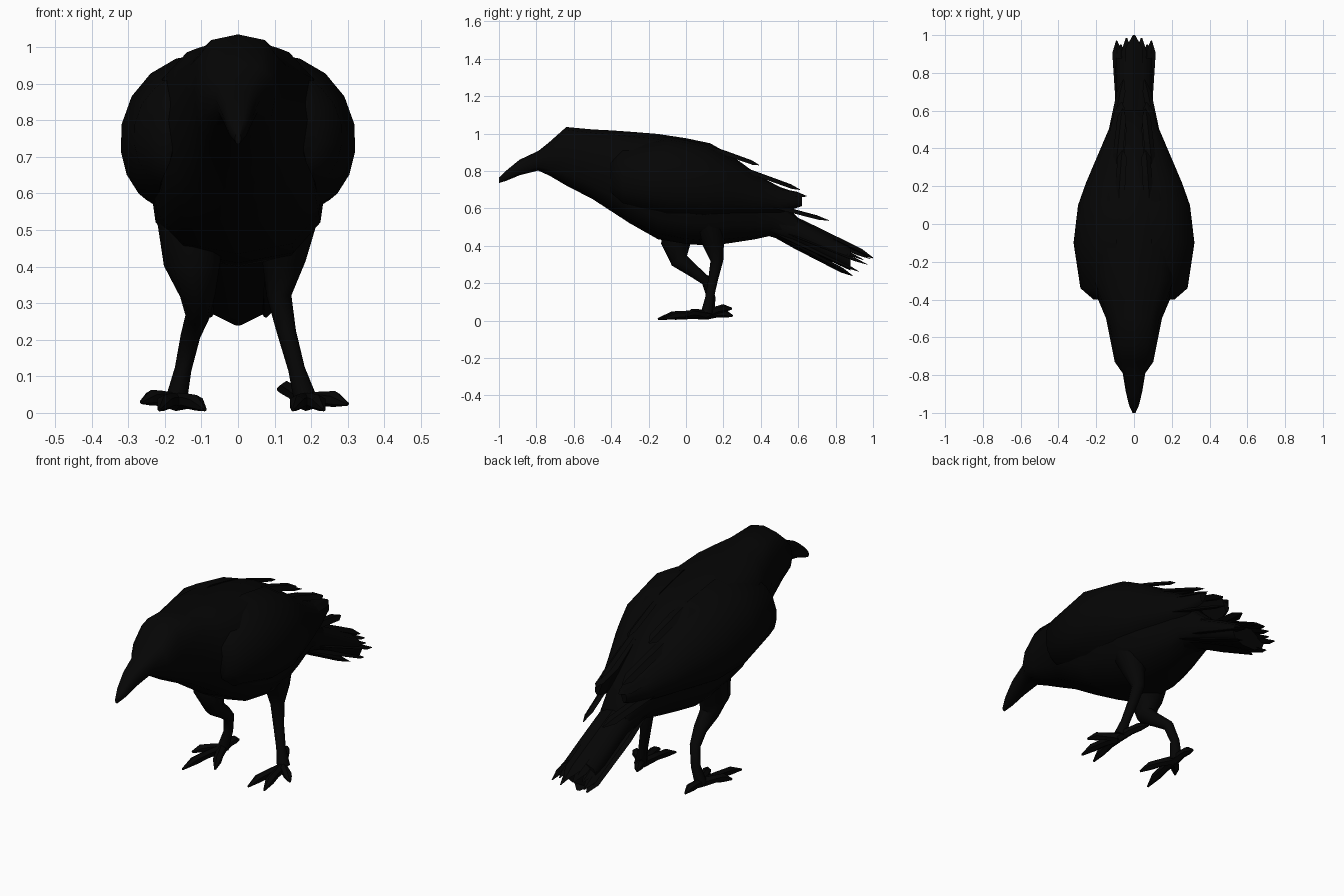
import bpy, bmesh
from math import sin, cos, pi, radians
from mathutils import Vector

cube = bpy.data.objects.get("Cube")
if cube:
    bpy.data.objects.remove(cube)

black = bpy.data.materials.new("plumage_black")
black.use_nodes = True
colour = (0.0015, 0.0015, 0.0015, 1)
black.diffuse_color = colour
black.node_tree.nodes["Principled BSDF"].inputs["Base Color"].default_value = colour


def loft(name, rings, angle=50):
    """Skin a list of closed rings and cap both ends."""
    bm = bmesh.new()
    loops = [[bm.verts.new(p) for p in ring] for ring in rings]
    n = len(loops[0])
    for a, b in zip(loops, loops[1:]):
        for i in range(n):
            j = (i + 1) % n
            bm.faces.new((a[i], a[j], b[j], b[i]))
    bm.faces.new(loops[0])
    bm.faces.new(loops[-1])
    bmesh.ops.recalc_face_normals(bm, faces=bm.faces)
    mesh = bpy.data.meshes.new(name)
    bm.to_mesh(mesh)
    bm.free()
    mesh.materials.append(black)
    mesh.shade_smooth()
    mesh.set_sharp_from_angle(angle=radians(angle))
    obj = bpy.data.objects.new(name, mesh)
    bpy.context.collection.objects.link(obj)


def power(v, e):
    return abs(v) ** e * (1 if v >= 0 else -1)


def hull(name, stations, sides=12, e=0.85):
    """Stations along y: (y, top, bottom, half width)."""
    rings = []
    for y, top, bot, w in stations:
        mid, h = (top + bot) / 2, (top - bot) / 2
        rings.append([(w * power(cos(2 * pi * i / sides), e), y,
                       mid + h * power(sin(2 * pi * i / sides), e))
                      for i in range(sides)])
    loft(name, rings)


def tube(name, points, sides=6):
    """Points: (x, y, z, radius)."""
    pos = [Vector(p[:3]) for p in points]
    rings = []
    for k, p in enumerate(points):
        d = pos[min(k + 1, len(pos) - 1)] - pos[max(k - 1, 0)]
        u = d.cross(Vector((1, 0, 0))).normalized()
        v = d.cross(u).normalized()
        rings.append([pos[k] + p[3] * (u * cos(2 * pi * i / sides) + v * sin(2 * pi * i / sides))
                      for i in range(sides)])
    loft(name, rings)


def feather(name, root, tip, width, side, thick=0.01):
    """Flat lens-section blade from root to tip, widened along side."""
    root, tip, side = Vector(root), Vector(tip), Vector(side).normalized()
    up = (tip - root).cross(side).normalized()
    rings = []
    for t, s in ((0, 0.6), (0.35, 1), (0.88, 0.9), (1, 0.12)):
        c, w, h = root.lerp(tip, t), side * width * s, up * thick * s
        rings.append([c + w, c + h, c - w, c - h])
    loft(name, rings, 30)


# Head and body flowing into the beak, and the solid core of the tail
hull("body", [(-1.0, 0.765, 0.735, 0.008), (-0.96, 0.803, 0.748, 0.026),
              (-0.89, 0.86, 0.777, 0.043), (-0.79, 0.907, 0.802, 0.06),
              (-0.73, 0.955, 0.775, 0.102), (-0.64, 1.035, 0.722, 0.12),
              (-0.5, 1.022, 0.65, 0.148), (-0.4, 1.017, 0.585, 0.19),
              (-0.3, 1.01, 0.52, 0.23), (-0.15, 0.998, 0.435, 0.245),
              (0, 0.975, 0.41, 0.25), (0.13, 0.948, 0.4, 0.235),
              (0.24, 0.885, 0.415, 0.2), (0.37, 0.79, 0.435, 0.15),
              (0.46, 0.68, 0.455, 0.115), (0.6, 0.55, 0.44, 0.08)], e=0.72)
hull("tail", [(0.4, 0.64, 0.46, 0.11), (0.6, 0.545, 0.405, 0.09),
              (0.75, 0.465, 0.325, 0.095), (0.88, 0.39, 0.265, 0.1)], sides=10)

# Folded wings: (y, inner x, top, outer x, bottom)
wing = [(-0.4, 0.15, 0.86, 0.215, 0.68), (-0.34, 0.12, 0.93, 0.285, 0.62),
        (-0.1, 0.09, 0.983, 0.322, 0.555), (0.1, 0.08, 0.945, 0.298, 0.54),
        (0.22, 0.07, 0.885, 0.255, 0.55), (0.36, 0.05, 0.79, 0.195, 0.56),
        (0.5, 0.04, 0.715, 0.135, 0.57), (0.62, 0.05, 0.675, 0.092, 0.61)]
for label, s in (("left", 1), ("right", -1)):
    rings = []
    for y, xi, top, xo, bot in wing:
        mid = bot + 0.45 * (top - bot)
        ring = []
        for k in range(9):
            a = radians(90 - 20 * k)
            h, e = (top - mid, 1) if a > 0 else (mid - bot, 0.55)
            ring.append((s * (xi + (xo - xi) * power(cos(a), e)), y, mid + h * sin(a)))
        rings.append(ring)
    loft(label + "_wing", rings)

    # Loose flight feathers at the back of the wing
    for i, (root, tip, w) in enumerate([
            ((0.08, 0.1, 0.935), (0.06, 0.39, 0.832), 0.03),
            ((0.10, 0.22, 0.84), (0.06, 0.61, 0.7), 0.03),
            ((0.15, 0.25, 0.74), (0.065, 0.645, 0.665), 0.035),
            ((0.16, 0.25, 0.67), (0.055, 0.765, 0.535), 0.028)]):
        feather(f"{label}_wing_feather_{i + 1}", (s * root[0], *root[1:]),
                (s * tip[0], *tip[1:]), w, (s * 0.75, 0.1, -0.4))

    # Outer tail feathers, layered downwards from the middle
    for i, (x, y, z) in enumerate([(0.04, 0.985, 0.33), (0.07, 0.95, 0.325),
                                   (0.092, 0.97, 0.30), (0.075, 0.925, 0.262)]):
        feather(f"{label}_tail_feather_{i + 1}", (s * (0.02 + 0.015 * i), 0.42, 0.57 - 0.025 * i),
                (s * x, y, z), 0.032, (s, 0, -0.25))

# Middle tail feathers, above and below
feather("tail_feather_top", (0, 0.42, 0.615), (0, 1.0, 0.335), 0.05, (1, 0, 0), 0.02)
feather("tail_feather_bottom", (0, 0.42, 0.485), (0, 0.89, 0.24), 0.075, (1, 0, 0), 0.015)

# Legs: right one bent forward at the knee, left one upright
tube("right_leg", [(-0.13, -0.03, 0.52, 0.09), (-0.125, -0.055, 0.41, 0.078),
                   (-0.11, -0.035, 0.32, 0.048), (-0.11, 0.04, 0.265, 0.034),
                   (-0.13, 0.11, 0.21, 0.027), (-0.15, 0.135, 0.12, 0.023),
                   (-0.17, 0.12, 0.03, 0.03)], 8)
tube("left_leg", [(0.13, 0.12, 0.52, 0.085), (0.125, 0.145, 0.42, 0.06),
                  (0.112, 0.165, 0.32, 0.034), (0.133, 0.145, 0.22, 0.026),
                  (0.16, 0.125, 0.12, 0.023), (0.185, 0.11, 0.035, 0.032)], 8)

# Feet: three front toes and one hind toe each, ending in claws
feet = {"right": ((-0.17, 0.11, 0.03), [(-0.265, 0.0, 0.035), (-0.215, -0.15, 0.015),
                                        (-0.09, -0.06, 0.015), (-0.17, 0.25, 0.03)]),
        "left": ((0.185, 0.1, 0.03), [(0.30, 0.0, 0.03), (0.235, -0.12, 0.015),
                                      (0.15, -0.13, 0.015), (0.11, 0.245, 0.07)])}
for label, (ankle, tips) in feet.items():
    a = Vector(ankle)
    for i, tip in enumerate(tips):
        t = Vector(tip)
        path = []
        for f, r, lift in ((0, 0.025, 0), (0.4, 0.021, 0.008), (0.7, 0.022, 0.008), (1, 0.005, -0.006)):
            p = a.lerp(t, f)
            path.append((p.x, p.y, max(p.z + lift, r), r))
        tube(f"{label}_toe_{i + 1}", path)
